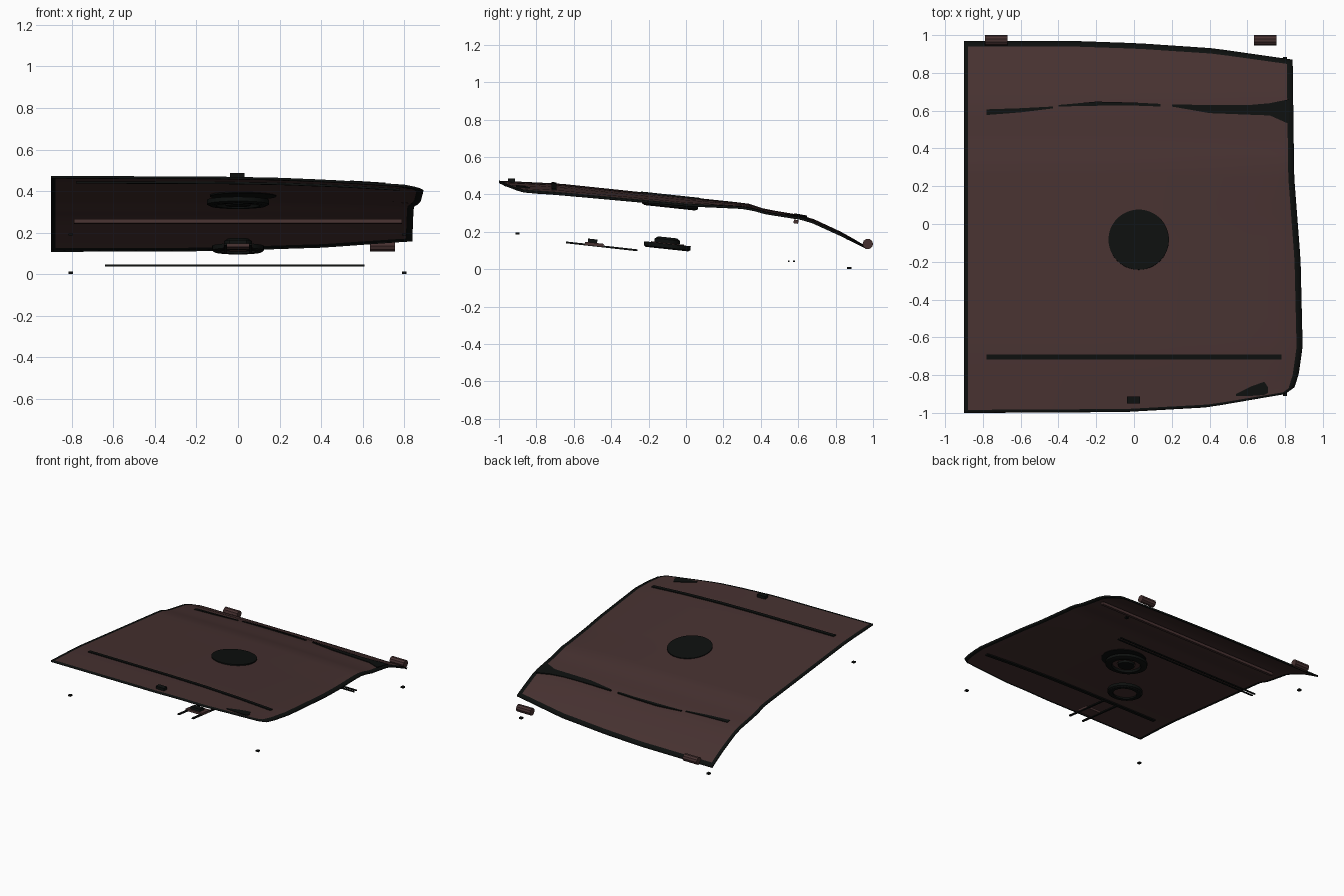
import bpy, bmesh, math
from mathutils import Matrix, Vector

cube = bpy.data.objects.get("Cube")
if cube:
    bpy.data.objects.remove(cube, do_unlink=True)


def material(name, rgb):
    m = bpy.data.materials.new(name)
    m.use_nodes = True
    m.diffuse_color = (*rgb, 1)
    m.node_tree.nodes["Principled BSDF"].inputs["Base Color"].default_value = (*rgb, 1)
    return m


BROWN = material("dark brown", (0.062, 0.031, 0.030))
BLACK = material("black", (0.004, 0.005, 0.0045))


def interp(points, t):
    for (a, fa), (b, fb) in zip(points, points[1:]):
        if t <= b:
            return fa + (fb - fa) * max(0, t - a) / (b - a)
    return points[-1][1]


# Shape of the panel: side profile, crosswise drop and outline
PROFILE = [(-1, .473), (-.68, .458), (.33, .352), (.42, .322), (.65, .283), (.85, .19), (.97, .118)]
DROP = [(-.9, 0), (-.1, .003), (.2, .008), (.5, .02), (.8, .038), (.9, .055)]
FADE = [(-1, 1), (0, .8), (.4, .35), (1, .2)]
RIGHT = [(0, .80), (.02, .85), (.06, .872), (.14, .893), (.4, .882), (.65, .848), (1, .84)]
FRONT = [(0, -1), (.5, -.995), (.76, -.97), (1, -.90)]
BACK = [(0, .97), (.35, .968), (.53, .957), (.76, .93), (1, .87)]


def height(x, y):
    return interp(PROFILE, y) - interp(DROP, x) * interp(FADE, y)


def finish(name, bm, mats, smooth=False):
    bmesh.ops.recalc_face_normals(bm, faces=bm.faces)
    mesh = bpy.data.meshes.new(name)
    bm.to_mesh(mesh)
    bm.free()
    for m in mats:
        mesh.materials.append(m)
    ob = bpy.data.objects.new(name, mesh)
    bpy.context.collection.objects.link(ob)
    if smooth:
        bpy.ops.object.select_all(action="DESELECT")
        ob.select_set(True)
        bpy.context.view_layer.objects.active = ob
        bpy.ops.object.shade_smooth_by_angle(angle=math.radians(35))
    return ob


def box(name, center, size, mat, tilt=0):
    bm = bmesh.new()
    bmesh.ops.create_cube(bm, size=1)
    move = Matrix.Translation(center) @ Matrix.Rotation(tilt, 4, "X") @ Matrix.Diagonal((*size, 1))
    bm.transform(move)
    return finish(name, bm, [mat])


def lathe(name, center, section, mat, tilt=0, steps=32):
    """Spin a closed (radius, z) section around a tilted axis."""
    bm = bmesh.new()
    verts = [bm.verts.new((r, 0, z)) for r, z in section]
    edges = [bm.edges.new(p) for p in zip(verts, verts[1:] + verts[:1])]
    bmesh.ops.spin(bm, geom=verts + edges, cent=(0, 0, 0), axis=(0, 0, 1),
                   angle=math.tau, steps=steps, use_duplicate=False)
    bmesh.ops.remove_doubles(bm, verts=bm.verts, dist=.0005)
    bm.transform(Matrix.Translation(center) @ Matrix.Rotation(tilt, 4, "X"))
    return finish(name, bm, [mat], True)


def strip(name, path, up, down, mat):
    """Bar following the panel; path holds (x, y, width)."""
    bm = bmesh.new()
    rings = []
    for x, y, w in path:
        ring = []
        for side, lift in ((-1, up), (1, up), (1, -down), (-1, -down)):
            py = y + side * w / 2
            ring.append(bm.verts.new((x, py, height(x, py) + lift)))
        rings.append(ring)
    for a, b in zip(rings, rings[1:]):
        for i in range(4):
            j = (i + 1) % 4
            bm.faces.new((a[i], a[j], b[j], b[i]))
    bm.faces.new(rings[0])
    bm.faces.new(rings[-1])
    return finish(name, bm, [mat])


# Main panel with a black seal around the rim
us = [0, .012] + [i / 20 for i in range(1, 20)] + [.982, 1]
vs = [0, .008, .02, .06, .1] + [i / 28 for i in range(4, 28)] + [.985, 1]
bm = bmesh.new()
grid = []
for v in vs:
    row = []
    for u in us:
        x = -.9 + u * (interp(RIGHT, v) + .9)
        y = interp(FRONT, u) + v * (interp(BACK, u) - interp(FRONT, u))
        row.append(bm.verts.new((x, y, height(x, y))))
    grid.append(row)
for j in range(len(vs) - 1):
    for i in range(len(us) - 1):
        f = bm.faces.new((grid[j][i], grid[j][i + 1], grid[j + 1][i + 1], grid[j + 1][i]))
        rim = i in (0, len(us) - 2) or j in (0, len(vs) - 2)
        if rim:
            f.material_index = 1
panel = finish("panel", bm, [BROWN, BLACK], True)
thick = panel.modifiers.new("thickness", "SOLIDIFY")
thick.thickness = .012
thick.offset = -1

# Bars lying across the panel
xs = [-.78 + i * 1.56 / 24 for i in range(25)]
strip("front_bar", [(x, -.705, .026) for x in xs], .006, .022, BLACK)
strip("rear_bar_left", [(-.78, .592, .03), (-.6, .602, .022), (-.43, .617, .01)], .004, .004, BLACK)
strip("rear_bar_middle", [(-.4, .626, .008), (-.2, .637, .022), (0, .635, .016), (.14, .629, .014)], .004, .004, BLACK)
strip("rear_bar_right", [(.2, .628, .012), (.4, .608, .042), (.6, .604, .05), (.72, .607, .065), (.82, .595, .13)],
      .005, .004, BLACK)
strip("corner_seal", [(.54, -.905, .01), (.62, -.885, .05), (.69, -.87, .07), (.71, -.88, .03)], .004, .004, BLACK)
box("rear_crossbar", (0, .588, .254), (1.58, .025, .02), BROWN, -.15)

# Round hatch in the panel with its ring and hub underneath
slope = -.107
lathe("hatch_disc", (.025, -.083, height(.025, -.083) + .003),
      [(0, .004), (.16, .004), (.16, -.02), (0, -.02)], BLACK, slope, 48)
lathe("hatch_ring", (0, -.085, .342), [(.15, .015), (.15, -.006), (.135, -.014), (.105, -.014), (.095, .015)],
      BLACK, slope)
lathe("hatch_inner_ring", (0, -.085, .348), [(.1, .01), (.1, -.004), (.065, -.004), (.065, .01)], BROWN, slope)
lathe("hatch_hub", (0, -.085, .343), [(0, .01), (.06, .01), (.06, -.014), (0, -.014)], BLACK, slope)

# Separate round housing below the hatch
lathe("housing_ring", (0, -.1, .124), [(.125, .012), (.125, -.01), (.115, -.017), (.085, -.017), (.085, .012)],
      BLACK, slope)
lathe("housing_plate", (0, -.1, .126), [(0, .014), (.088, .014), (.088, -.008), (0, -.008)], BROWN, slope)
lathe("housing_cap", (0, -.1, .152), [(0, .018), (.05, .018), (.068, .006), (.068, -.014), (0, -.014)], BLACK, slope)

# Bracket on two slanted rods
for side, x in (("left", .06), ("right", -.06)):
    box(side + "_bracket_rod", (x, -.45, .122), (.014, .385, .01), BLACK, -.11)
box("bracket_plate", (0, -.49, .133), (.14, .1, .016), BROWN, -.11)
box("bracket_block", (0, -.5, .146), (.08, .05, .03), BLACK, -.11)

# Thin pair of cross rods
for part, y in (("front", .55), ("rear", .577)):
    box(part + "_cross_rod", (-.015, y, .042), (1.25, .009, .009), BLACK)

# Front latch
box("front_latch", (-.003, -.932, .472), (.07, .038, .028), BLACK)

# Hinge barrels on the rear edge
for side, x in (("left", .695), ("right", -.73)):
    bm = bmesh.new()
    bmesh.ops.create_cone(bm, cap_ends=True, segments=10, radius1=.028, radius2=.028, depth=.12)
    bm.transform(Matrix.Translation((x, .972, .135)) @ Matrix.Rotation(math.pi / 2, 4, "Y"))
    finish(side + "_hinge", bm, [BROWN])

# Small corner pins
for side, x in (("left", .8), ("right", -.805)):
    box(side + "_front_pin", (x, -.9, .19), (.022, .022, .01), BLACK)
    box(side + "_rear_pin", (x, .873, .006), (.022, .022, .012), BLACK)
